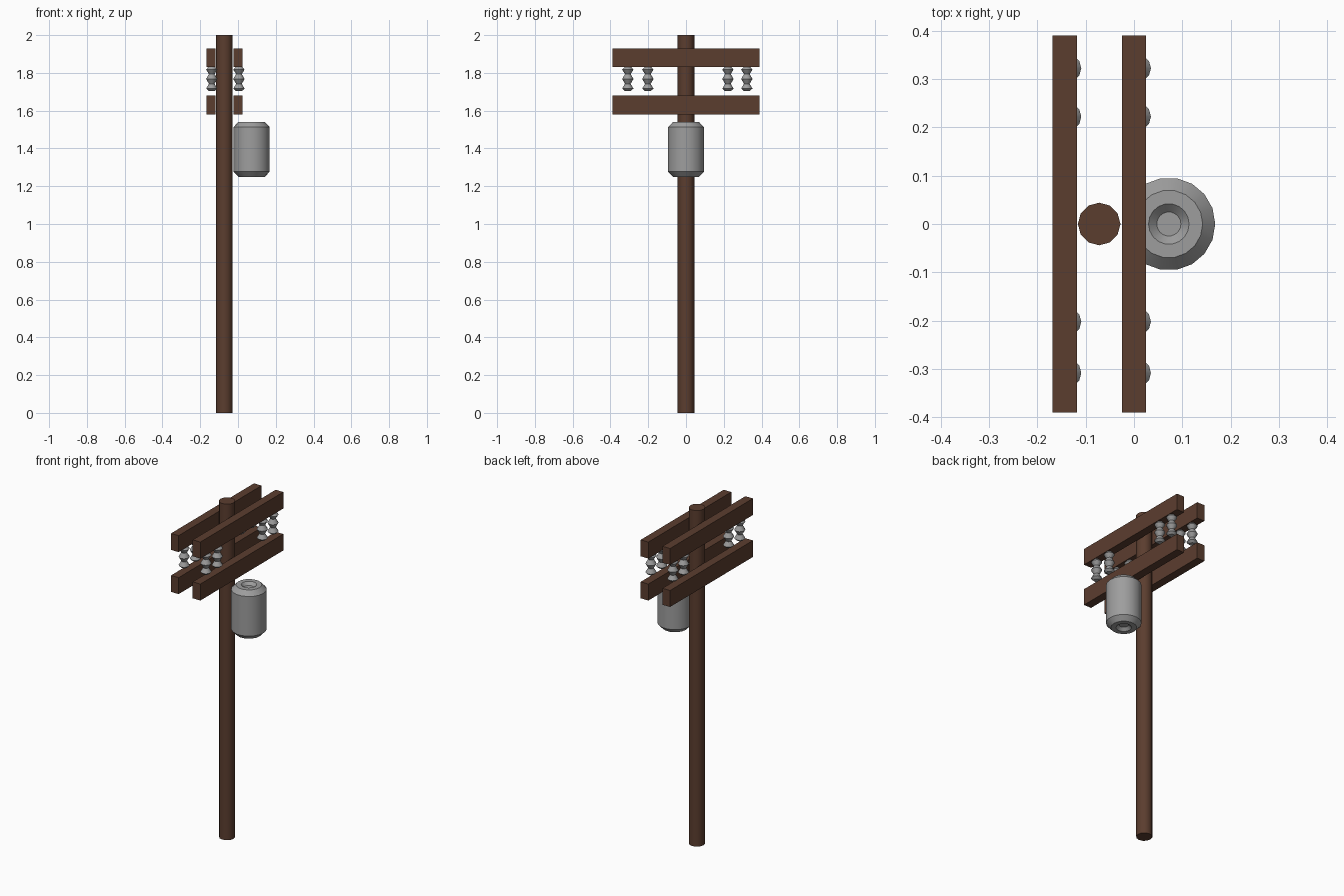
import bpy, bmesh, math

if "Cube" in bpy.data.objects:
    bpy.data.objects.remove(bpy.data.objects["Cube"])


def material(name, col):
    m = bpy.data.materials.new(name)
    m.diffuse_color = (*col, 1)
    m.use_nodes = True
    m.node_tree.nodes["Principled BSDF"].inputs["Base Color"].default_value = m.diffuse_color
    return m


WOOD = material("brown wood", (0.105, 0.047, 0.028))
METAL = material("grey metal", (0.34, 0.34, 0.34))


def finish(name, bm, mat, loc, smooth=None):
    bmesh.ops.recalc_face_normals(bm, faces=bm.faces)
    me = bpy.data.meshes.new(name)
    bm.to_mesh(me)
    bm.free()
    me.materials.append(mat)
    ob = bpy.data.objects.new(name, me)
    ob.location = loc
    bpy.context.collection.objects.link(ob)
    if smooth:
        bpy.ops.object.select_all(action='DESELECT')
        ob.select_set(True)
        bpy.context.view_layer.objects.active = ob
        bpy.ops.object.shade_smooth_by_angle(angle=math.radians(smooth))
    return ob


def lathe(name, profile, sides, mat, loc, smooth):
    """Revolve (radius, z) points around z and cap both ends."""
    bm = bmesh.new()
    rings = []
    for r, z in profile:
        rings.append([bm.verts.new((r * math.cos(a), r * math.sin(a), z))
                      for a in (2 * math.pi * i / sides for i in range(sides))])
    for lo, hi in zip(rings, rings[1:]):
        for i in range(sides):
            j = (i + 1) % sides
            bm.faces.new((lo[i], lo[j], hi[j], hi[i]))
    bm.faces.new(rings[0][::-1])
    bm.faces.new(rings[-1])
    return finish(name, bm, mat, loc, smooth)


def box(name, size, mat, loc):
    bm = bmesh.new()
    bmesh.ops.create_cube(bm, size=1)
    bmesh.ops.scale(bm, vec=size, verts=bm.verts)
    return finish(name, bm, mat, loc)


# Pole
lathe("pole", [(0.044, 0), (0.044, 2)], 12, WOOD, (-0.072, 0, 0), 35)

# Crossarms, an upper and lower pair on each side of the pole
for x in (-0.143, 0.0):
    for z in (1.63, 1.88):
        box("crossarm", (0.05, 0.78, 0.098), WOOD, (x, 0, z))

# Beaded insulators hanging under the upper crossarms
beads = [(0.017, 1.705), (0.030, 1.717), (0.015, 1.742), (0.030, 1.768),
         (0.015, 1.794), (0.030, 1.817), (0.017, 1.832)]
for x in (-0.139, 0.005):
    for y in (-0.308, -0.202, 0.222, 0.322):
        lathe("insulator", beads, 12, METAL, (x, y, 0), 35)

# Transformer can with chamfered rims and recessed ends
half = [(0.025, 0.128), (0.042, 0.145), (0.070, 0.145), (0.096, 0.118)]
can = [(r, -z) for r, z in half] + half[::-1]
lathe("transformer", can, 18, METAL, (0.072, 0, 1.395), 35)
